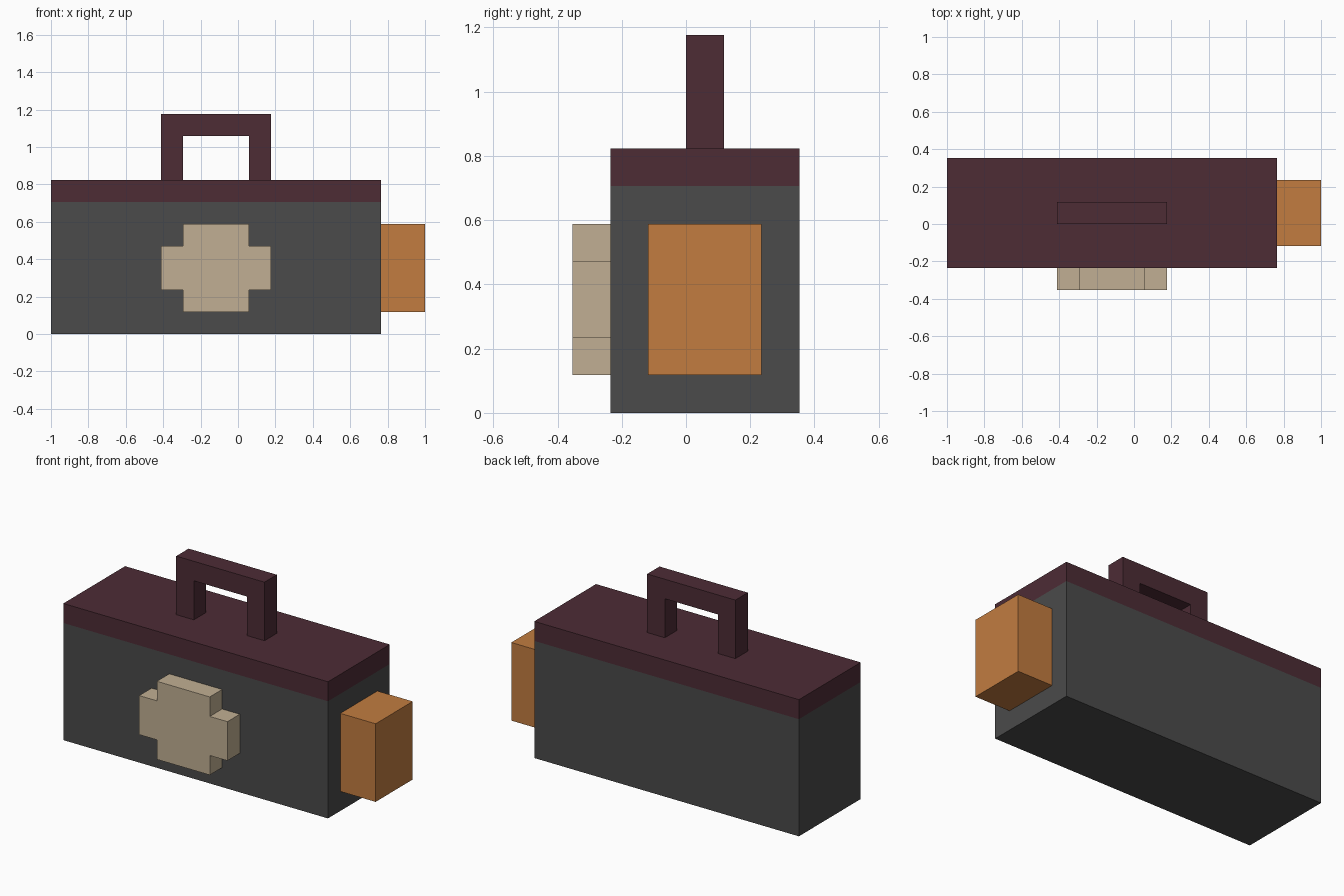
import bpy
import bmesh
from mathutils import Vector

cube = bpy.data.objects.get("Cube")
if cube:
    bpy.data.objects.remove(cube, do_unlink=True)

U = 2 / 17    # grid step shared by all parts
MID = -U      # centre line of the case along x


def material(name, rgb):
    mat = bpy.data.materials.new(name)
    mat.use_nodes = True
    color = (*rgb, 1)
    mat.diffuse_color = color
    bsdf = next(n for n in mat.node_tree.nodes if n.type == "BSDF_PRINCIPLED")
    bsdf.inputs["Base Color"].default_value = color
    return mat


def prism(name, profile, y0, y1, mat, centre=MID):
    """Extrude an (x, z) outline from y0 to y1, measured in grid steps."""
    bm = bmesh.new()
    face = bm.faces.new([bm.verts.new((centre + x * U, y0 * U, z * U)) for x, z in profile])
    ext = bmesh.ops.extrude_face_region(bm, geom=[face])
    moved = [g for g in ext["geom"] if isinstance(g, bmesh.types.BMVert)]
    bmesh.ops.translate(bm, verts=moved, vec=Vector((0, (y1 - y0) * U, 0)))
    bmesh.ops.recalc_face_normals(bm, faces=bm.faces)
    mesh = bpy.data.meshes.new(name)
    bm.to_mesh(mesh)
    bm.free()
    mesh.materials.append(mat)
    obj = bpy.data.objects.new(name, mesh)
    bpy.context.collection.objects.link(obj)
    return obj


def mirrored(half):
    """Complete a right-hand outline with its mirror image."""
    return half + [(-x, z) for x, z in reversed(half)]


def rect(half_width, z0, z1):
    return mirrored([(half_width, z0), (half_width, z1)])


grey = material("dark grey", (0.069, 0.069, 0.069))
maroon = material("dark maroon", (0.074, 0.025, 0.036))
beige = material("beige", (0.533, 0.429, 0.292))
orange = material("orange", (0.539, 0.202, 0.051))

# Case and lid
prism("case_body", rect(7.5, 0, 6), -2, 3, grey)
prism("lid", rect(7.5, 6, 7), -2, 3, maroon)

# Arched carrying handle
prism("handle", mirrored([(1.5, 9), (1.5, 7), (2.5, 7), (2.5, 10)]), 0, 1, maroon)

# Raised cross on the front
cross = [(1.5, 1), (1.5, 2), (2.5, 2), (2.5, 4), (1.5, 4), (1.5, 5)]
prism("front_cross", mirrored(cross), -3, -2, beige)

# Block on the left end
prism("side_block", rect(1, 1, 5), -1, 2, orange, centre=7.5 * U)
